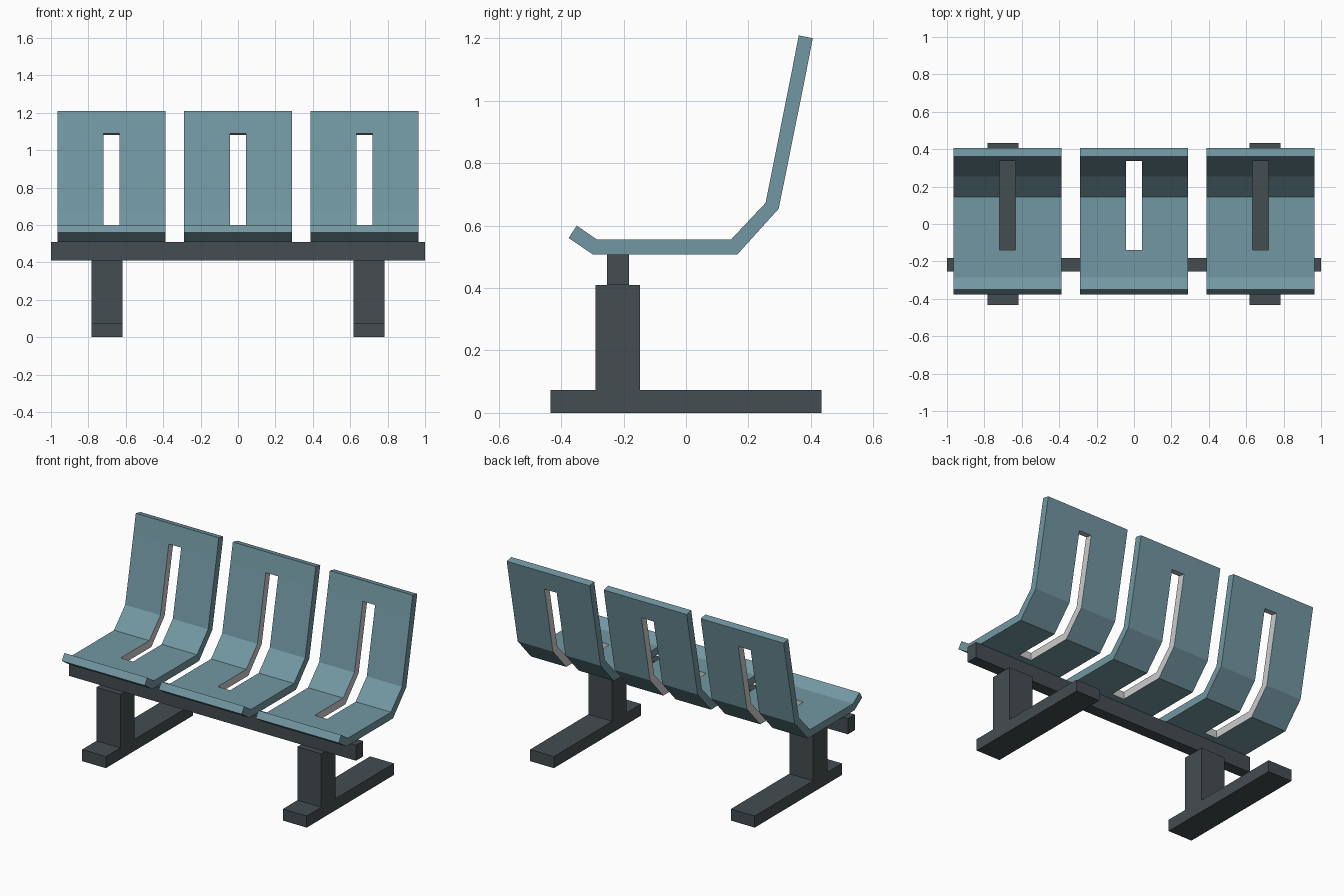
import bpy, bmesh
from mathutils import Vector

if "Cube" in bpy.data.objects:
    bpy.data.objects.remove(bpy.data.objects["Cube"])


def material(name, rgb):
    m = bpy.data.materials.new(name)
    m.diffuse_color = (*rgb, 1)
    m.use_nodes = True
    m.node_tree.nodes["Principled BSDF"].inputs["Base Color"].default_value = m.diffuse_color
    return m


teal = material("seat_teal", (0.17, 0.31, 0.36))
dark = material("frame_dark", (0.058, 0.074, 0.082))
grey = material("slot_grey", (0.8, 0.8, 0.78))


def box(name, lo, hi):
    lo, hi = Vector(lo), Vector(hi)
    bm = bmesh.new()
    bmesh.ops.create_cube(bm, size=1)
    for v in bm.verts:
        v.co = (lo + hi) / 2 + v.co * (hi - lo)
    me = bpy.data.meshes.new(name)
    bm.to_mesh(me)
    bm.free()
    me.materials.append(dark)
    bpy.context.collection.objects.link(bpy.data.objects.new(name, me))


# Seat shell: (upper, lower) side-profile pairs, front lip to top of back
stations = [
    ((-0.35, 0.60), (-0.376, 0.56)),
    ((-0.285, 0.555), (-0.299, 0.508)),
    ((-0.14, 0.555), (-0.14, 0.508)),      # slot start
    ((0.144, 0.555), (0.165, 0.508)),
    ((0.255, 0.673), (0.297, 0.654)),
    ((0.338, 1.09), (0.383, 1.081)),       # slot end
    ((0.361, 1.209), (0.406, 1.20)),
]
columns = [-0.289, -0.043, 0.043, 0.289]
slot_rows = range(2, 5)


def seat_mesh():
    bm = bmesh.new()
    up, low = [[[bm.verts.new((x, *s[side])) for x in columns]
                for s in stations] for side in (0, 1)]

    def solid(i, j):
        return 0 <= i < 6 and 0 <= j < 3 and not (j == 1 and i in slot_rows)

    for i in range(6):
        for j in range(3):
            if not solid(i, j):
                continue
            ring = [(i, j), (i, j + 1), (i + 1, j + 1), (i + 1, j)]
            bm.faces.new([up[a][b] for a, b in ring])
            bm.faces.new([low[a][b] for a, b in reversed(ring)])
            # rim walls wherever the neighbouring cell is empty
            around = [(i - 1, j), (i, j + 1), (i + 1, j), (i, j - 1)]
            for k, n in enumerate(around):
                if not solid(*n):
                    (a, b), (c, d) = ring[k], ring[(k + 1) % 4]
                    f = bm.faces.new((up[c][d], up[a][b], low[a][b], low[c][d]))
                    f.material_index = int(n[1] == 1 and n[0] in slot_rows)
    bmesh.ops.recalc_face_normals(bm, faces=bm.faces)
    me = bpy.data.meshes.new("seat")
    bm.to_mesh(me)
    bm.free()
    me.materials.append(teal)
    me.materials.append(grey)
    return me


shell = seat_mesh()
for name, x in (("left", -0.676), ("middle", 0), ("right", 0.676)):
    seat = bpy.data.objects.new("seat_" + name, shell)
    seat.location.x = x
    bpy.context.collection.objects.link(seat)

# Beam carrying the seats
box("beam", (-1, -0.253, 0.41), (1, -0.183, 0.508))

# Legs: post and floor foot on each side
for name, x in (("left", -0.7), ("right", 0.7)):
    box("post_" + name, (x - 0.083, -0.29, 0.073), (x + 0.083, -0.147, 0.41))
    box("foot_" + name, (x - 0.083, -0.434, 0), (x + 0.083, 0.434, 0.073))
